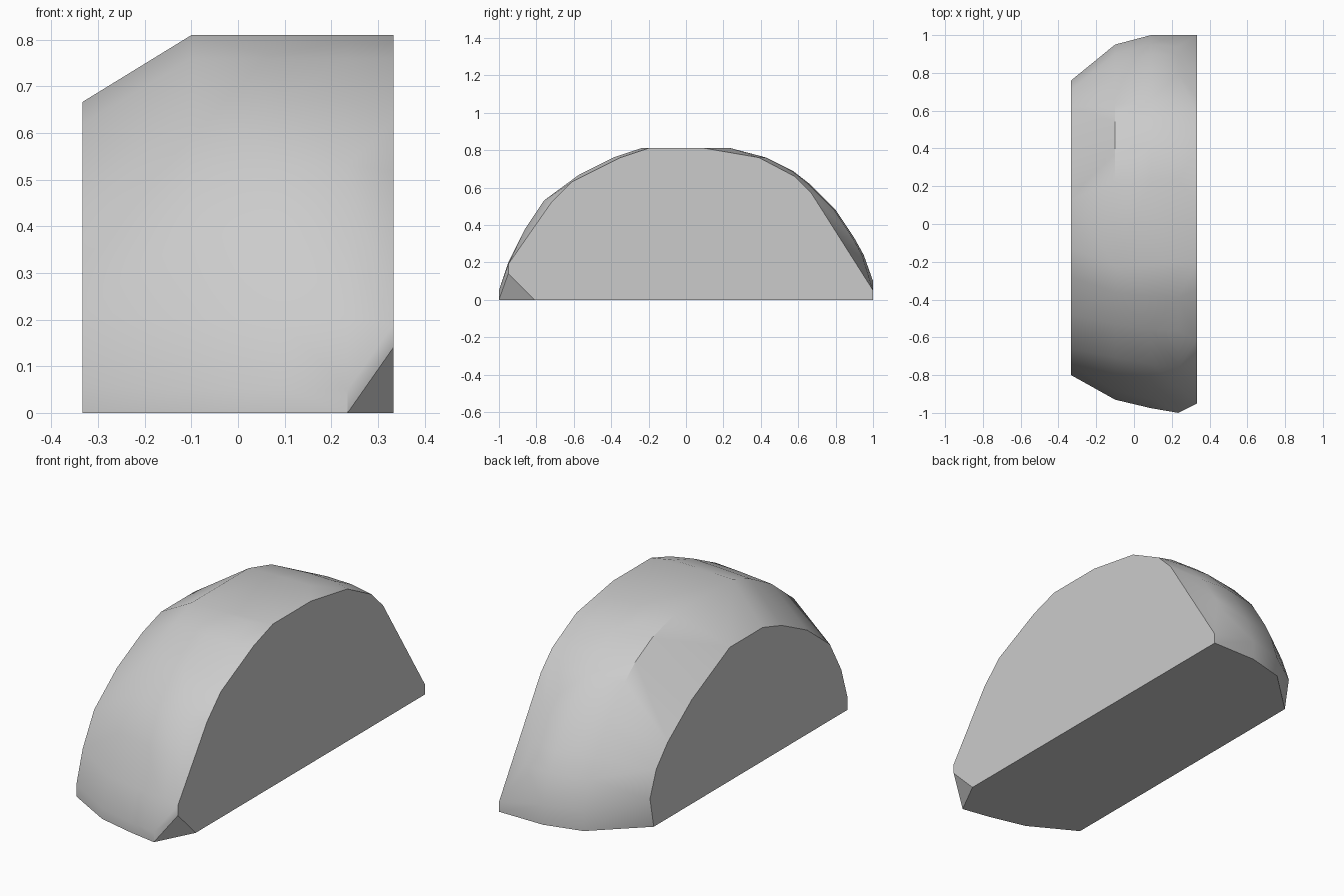
import bpy
import bmesh
import math

# Remove the default cube only
default = bpy.data.objects.get("Cube")
if default:
    bpy.data.objects.remove(default, do_unlink=True)

# Single stone colour
stone = bpy.data.materials.new("pale_grey_stone")
stone.use_nodes = True
grey = (0.6, 0.6, 0.6, 1.0)
stone.diffuse_color = grey
stone.node_tree.nodes["Principled BSDF"].inputs["Base Color"].default_value = grey

# Outlines in the side plane as (y, z), front to back
left_face = [(-.81, 0), (-.95, .14), (-.95, .19), (-.72, .52), (-.61, .63),
             (-.35, .76), (-.2, .81), (.1, .81), (.39, .76), (.58, .66),
             (.67, .57), (.85, .28), (1, .05), (1, 0)]
widest = [(-1, 0), (-1, .05), (-.95, .2), (-.86, .38), (-.76, .53), (-.57, .67),
          (-.39, .76), (-.24, .81), (.24, .81), (.43, .76), (.57, .69),
          (.66, .62), (.8, .48), (.9, .33), (.95, .24), (1, .1), (1, 0)]
right_face = [(-.8, 0), (-.8, .06), (-.75, .22), (-.66, .38), (-.48, .52),
              (-.28, .62), (-.13, .667), (.13, .667), (.43, .52), (.62, .38),
              (.71, .28), (.76, .15), (.73, 0)]


def scaled(outline, front, back):
    """Pull the front and back halves of an outline inward."""
    return [(y * (front if y < 0 else back), z) for y, z in outline]


def front_half(outline):
    return [p for p in outline if p[0] < 0]


def back_half(outline):
    return [p for p in outline if p[0] > 0]


# Cross-sections along x, wrapped in one faceted skin
half_width = .333
sections = [
    (-half_width, right_face),
    (-.1, scaled(widest, .93, .95)),
    (.09, scaled(front_half(widest), .975, 1) + back_half(widest)),
    (.235, front_half(widest) + scaled(back_half(widest), 1, .99)),
    (half_width, left_face),
]

bm = bmesh.new()
for x, outline in sections:
    for y, z in outline:
        bm.verts.new((x, y, z))
hull = bmesh.ops.convex_hull(bm, input=bm.verts)
spare = {g for g in hull["geom_interior"] + hull["geom_unused"]
         if isinstance(g, bmesh.types.BMVert)}
bmesh.ops.delete(bm, geom=list(spare), context="VERTS")

# Merge coplanar triangles into clean flat cuts
bmesh.ops.dissolve_limit(bm, angle_limit=math.radians(1),
                         verts=bm.verts, edges=bm.edges)
bmesh.ops.recalc_face_normals(bm, faces=bm.faces)

mesh = bpy.data.meshes.new("rock")
bm.to_mesh(mesh)
bm.free()
mesh.materials.append(stone)
rock = bpy.data.objects.new("rock", mesh)
bpy.context.collection.objects.link(rock)

# Soft weathered surface with crisp cut edges
bpy.ops.object.select_all(action="DESELECT")
rock.select_set(True)
bpy.context.view_layer.objects.active = rock
bpy.ops.object.shade_smooth_by_angle(angle=math.radians(32))
